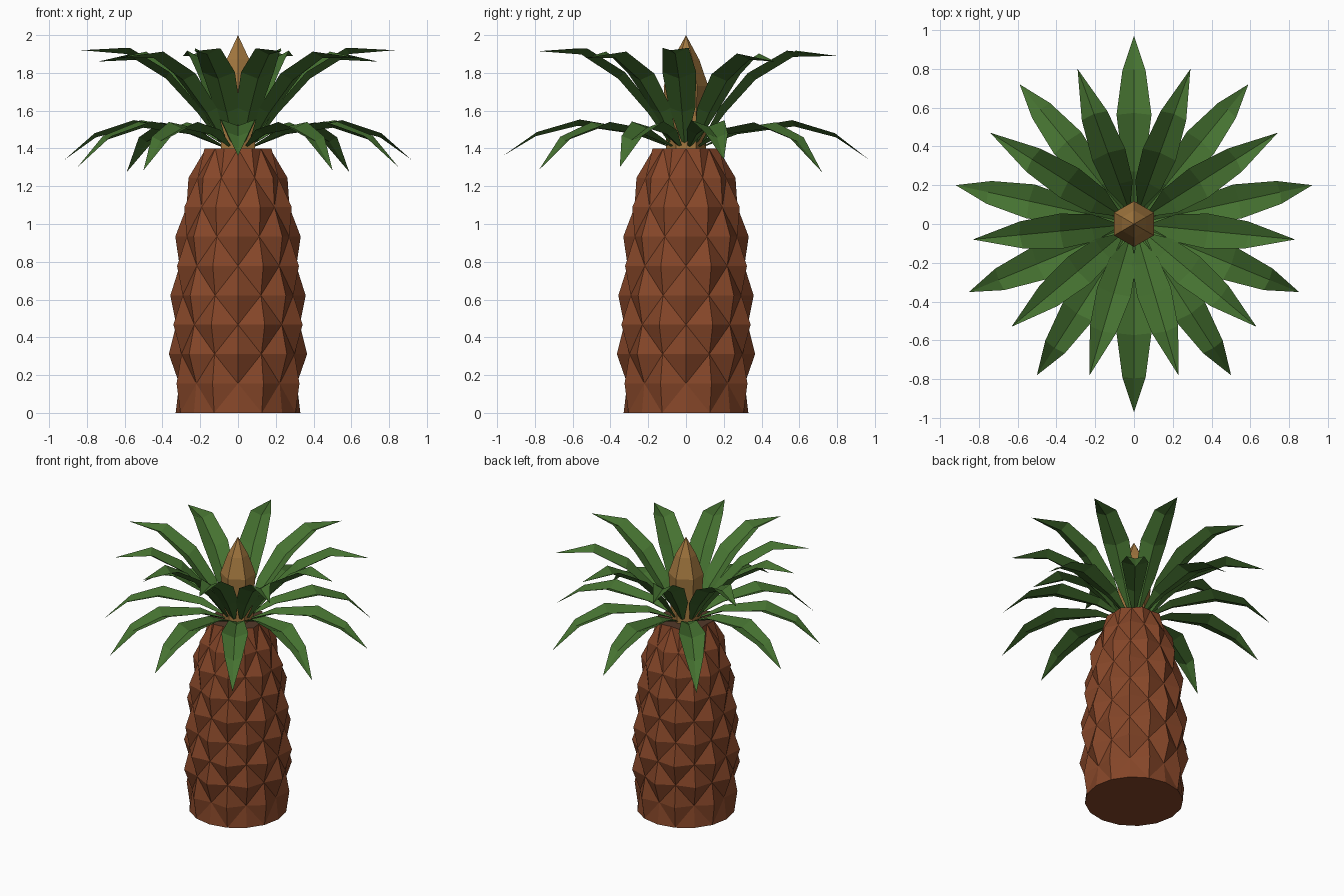
import bpy, bmesh, math
from mathutils import Vector

if "Cube" in bpy.data.objects:
    bpy.data.objects.remove(bpy.data.objects["Cube"])


def material(name, rgb):
    m = bpy.data.materials.new(name)
    m.diffuse_color = (*rgb, 1)
    m.use_nodes = True
    m.node_tree.nodes["Principled BSDF"].inputs["Base Color"].default_value = m.diffuse_color
    return m


BARK = material("reddish brown", (0.235, 0.061, 0.0215))
CAP = material("dark brown", (0.085, 0.04, 0.022))
BUD = material("tan", (0.365, 0.187, 0.05))
LEAF = material("leaf green", (0.06, 0.167, 0.03))


def finish(name, bm, *mats, closed=True):
    if closed:
        bmesh.ops.recalc_face_normals(bm, faces=bm.faces)
    me = bpy.data.meshes.new(name)
    bm.to_mesh(me)
    bm.free()
    for m in mats:
        me.materials.append(m)
    ob = bpy.data.objects.new(name, me)
    bpy.context.collection.objects.link(ob)
    return ob


def polar(r, a, z):
    # angle measured from the back (+y) towards +x
    return Vector((r * math.sin(a), r * math.cos(a), z))


# Trunk: rings of alternating peaks and valleys form diamond-shaped scales
N = 16
PEAKS = [0.33, 0.352, 0.366, 0.370, 0.358, 0.349, 0.332, 0.308, 0.262, 0.192]
STEP = 1.40 / (len(PEAKS) - 1)
bm = bmesh.new()
rings = []
for k, p in enumerate(PEAKS):
    rings.append([bm.verts.new(polar(p if k == 0 or (i + k) % 2 == 0 else p * 0.885,
                                     math.tau * i / N, k * STEP)) for i in range(N)])
for k in range(len(PEAKS) - 1):
    lo, hi = rings[k], rings[k + 1]
    for i in range(N):
        j = (i + 1) % N
        if (i + k) % 2 == 0:      # split each quad from valley to valley
            bm.faces.new((lo[i], lo[j], hi[i]))
            bm.faces.new((lo[j], hi[j], hi[i]))
        else:
            bm.faces.new((lo[i], lo[j], hi[j]))
            bm.faces.new((lo[i], hi[j], hi[i]))
bm.faces.new(rings[0])
bm.faces.new(rings[-1]).material_index = 1
finish("trunk", bm, BARK, CAP)

# Bud: six-sided pointed shoot in the middle of the crown
bm = bmesh.new()
prev = None
for r, z in [(0.105, 1.40), (0.105, 1.55), (0.118, 1.73), (0.07, 1.87)]:
    ring = [bm.verts.new(polar(r, math.tau * i / 6, z)) for i in range(6)]
    for i in range(6):
        j = (i + 1) % 6
        if prev:
            bm.faces.new((prev[i], prev[j], ring[j], ring[i]))
    prev = ring
tip = bm.verts.new((0, 0, 2.0))
for i in range(6):
    bm.faces.new((prev[i], prev[(i + 1) % 6], tip))
finish("bud", bm, BUD)


def leaf(name, angle, length, tip_z, profile, shift):
    """Gutter-shaped leaf; profile rows are (fraction of length, z, half width, fold)."""
    a = math.radians(angle)
    side = Vector((math.cos(a), -math.sin(a), 0))
    out = polar(1, a, 0)
    bm = bmesh.new()
    prev = None
    for f, z, w, fold in profile:
        mid = polar(f * length, a, z + shift * f * f)
        lift = Vector((0, 0, fold)) - out * fold * 0.3
        row = [bm.verts.new(p) for p in (mid - side * w + lift, mid, mid + side * w + lift)]
        if prev:
            for i in (0, 1):
                bm.faces.new((prev[i], prev[i + 1], row[i + 1], row[i]))
        prev = row
    end = bm.verts.new(polar(length, a, tip_z))
    for i in (0, 1):
        bm.faces.new((prev[i], prev[i + 1], end))
    bm.normal_update()
    for f in bm.faces:
        if f.normal.z < 0:
            f.normal_flip()
    finish(name, bm, LEAF, closed=False)


# Leaf bases narrow almost to a point where they meet the bud
LOWER = [(0.10, 1.41, 0.012, 0.006), (0.28, 1.475, 0.052, 0.025),
         (0.59, 1.515, 0.09, 0.033), (0.82, 1.455, 0.06, 0.022)]
UPPER = [(0.115, 1.43, 0.015, 0.008), (0.26, 1.59, 0.07, 0.028),
         (0.46, 1.77, 0.09, 0.035), (0.71, 1.90, 0.07, 0.033)]

# Crown: (angle, length, tip height) for one side, mirrored across x
LOWER_SET = [(0, 0.97, 1.34), (39.3, 0.93, 1.275), (77.7, 0.94, 1.34),
             (112.4, 0.92, 1.30), (147.3, 0.926, 1.285), (180, 0.97, 1.36)]
UPPER_SET = [(20, 0.85, 1.89), (57.6, 0.877, 1.86), (95.5, 0.834, 1.92),
             (130, 0.824, 1.88), (163.6, 0.813, 1.915)]
for tier, table, profile in (("lower", LOWER_SET, LOWER), ("upper", UPPER_SET, UPPER)):
    for n, (ang, length, tz) in enumerate(table):
        shift = tz - 1.92 if tier == "upper" else (tz - 1.33) * 0.5
        for s in ((1,) if ang in (0, 180) else (1, -1)):
            leaf(f"{tier}_leaf_{n}_{'right' if s > 0 else 'left'}",
                 s * ang, length, tz, profile, shift)
